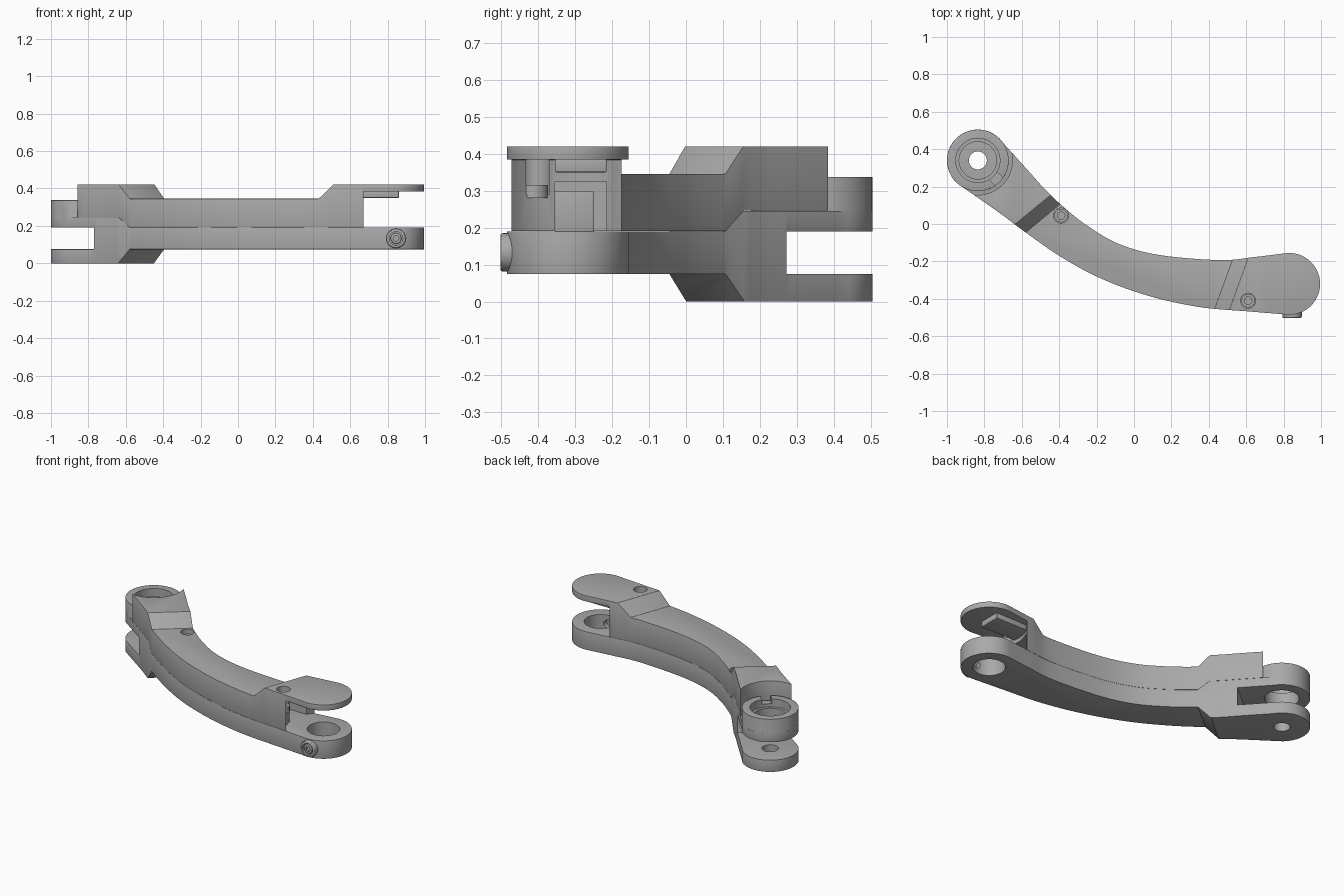
import bpy, bmesh, math
from mathutils import Vector

cube = bpy.data.objects.get("Cube")
if cube:
    bpy.data.objects.remove(cube)


def material(name, value):
    m = bpy.data.materials.new(name)
    m.use_nodes = True
    color = (value, value, value, 1)
    m.diffuse_color = color
    m.node_tree.nodes["Principled BSDF"].inputs["Base Color"].default_value = color
    return m


GREY = material("mid grey", 0.40)

# Knuckle centres, and the axis running from the left knuckle into the arm
LEFT, RIGHT, RADIUS = Vector((-0.835, 0.34)), Vector((0.83, -0.32)), 0.165
ALONG = Vector((0.635, -0.772)).normalized()
ACROSS = Vector((0.772, 0.635)).normalized()


def make_object(name, bm):
    bmesh.ops.recalc_face_normals(bm, faces=bm.faces)
    mesh = bpy.data.meshes.new(name)
    bm.to_mesh(mesh)
    bm.free()
    mesh.materials.append(GREY)
    obj = bpy.data.objects.new(name, mesh)
    bpy.context.collection.objects.link(obj)
    return obj


def prism(name, outline, z0, z1):
    bm = bmesh.new()
    face = bm.faces.new([bm.verts.new((x, y, z0)) for x, y in outline])
    new = bmesh.ops.extrude_face_region(bm, geom=[face])["geom"]
    verts = [g for g in new if isinstance(g, bmesh.types.BMVert)]
    bmesh.ops.translate(bm, verts=verts, vec=(0, 0, z1 - z0))
    return make_object(name, bm)


def circle(center, r, start=0, end=354, steps=60):
    angles = [math.radians(start + (end - start) * i / (steps - 1)) for i in range(steps)]
    return [(center[0] + r * math.cos(a), center[1] + r * math.sin(a)) for a in angles]


def cylinder(name, center, r, z0, z1):
    return prism(name, circle(center, r), z0, z1)


def hull(name, points):
    bm = bmesh.new()
    for p in points:
        bm.verts.new(p)
    bmesh.ops.convex_hull(bm, input=bm.verts)
    bmesh.ops.dissolve_limit(bm, angle_limit=0.001, verts=bm.verts, edges=bm.edges)
    return make_object(name, bm)


def box(name, x, y, z):
    return hull(name, [(a, b, c) for a in x for b in y for c in z])


def at_arm(s, t, z):
    p = LEFT + ALONG * s + ACROSS * t
    return (p.x, p.y, z)


def wedge(name, profile, width=2.0):
    # Side profile of (distance along arm, height), swept straight across it
    return hull(name, [at_arm(s, t, z) for s, z in profile for t in (-width, width)])


def side_cylinder(name, x, z, r, y0, y1):
    obj = cylinder(name, (x, -z), r, y0, y1)
    for v in obj.data.vertices:
        v.co = (v.co.x, v.co.z, -v.co.y)
    obj.data.flip_normals()
    bm = bmesh.new()
    bm.from_mesh(obj.data)
    bmesh.ops.recalc_face_normals(bm, faces=bm.faces)
    bm.to_mesh(obj.data)
    bm.free()
    return obj


def finish(obj, cuts=(), bevel=0.0, holes=(), joins=()):
    # Join, cut, round the edges, drill, then bake the result
    def boolean(other, operation):
        mod = obj.modifiers.new(other.name, "BOOLEAN")
        mod.operation, mod.object, mod.solver = operation, other, "EXACT"
        other.hide_render = True
    for j in joins:
        boolean(j, "UNION")
    for c in cuts:
        boolean(c, "DIFFERENCE")
    if bevel:
        mod = obj.modifiers.new("rounding", "BEVEL")
        mod.width, mod.segments = bevel, 3
        mod.limit_method, mod.angle_limit = "ANGLE", math.radians(35)
    for h in holes:
        boolean(h, "DIFFERENCE")
    deps = bpy.context.evaluated_depsgraph_get()
    mesh = bpy.data.meshes.new_from_object(obj.evaluated_get(deps))
    obj.modifiers.clear()
    obj.data = mesh
    for helper in (*cuts, *holes, *joins):
        bpy.data.objects.remove(helper)
    bpy.ops.object.select_all(action="DESELECT")
    obj.select_set(True)
    bpy.context.view_layer.objects.active = obj
    bpy.ops.object.shade_smooth_by_angle(angle=math.radians(30))


def spline(points, steps=6):
    pts = [Vector(p) for p in points]
    pts = [2 * pts[0] - pts[1]] + pts + [2 * pts[-1] - pts[-2]]
    out = []
    for a, b, c, d in zip(pts, pts[1:], pts[2:], pts[3:]):
        for i in range(steps):
            t = i / steps
            p = 0.5 * (2 * b + (c - a) * t + (2 * a - 5 * b + 4 * c - d) * t ** 2
                       + (3 * b - a - 3 * c + d) * t ** 3)
            out.append((p.x, p.y))
    return out[1:]


# Plan outline of the curved arm
right_arc = circle(RIGHT, RADIUS, -90, 100, 34)
left_arc = circle(LEFT, RADIUS, 33, 228, 34)
inner = [right_arc[-1], (0.64, -0.177), (0.457, -0.193), (0.136, -0.166), (-0.08, -0.107),
         (-0.24, -0.016), (-0.37, 0.085), (-0.48, 0.19), (-0.57, 0.29), left_arc[0]]
outer = [left_arc[-1], (-0.72, 0.06), (-0.6, -0.03), (-0.4, -0.17), (-0.18, -0.29),
         (0.08, -0.385), (0.35, -0.444), (0.62, -0.468), right_arc[0]]
outline = right_arc + spline(inner) + left_arc + spline(outer)

# Lower half: stepped arm, bottom tab, slot and upper eye
lower = prism("lower_arm", outline, 0, 0.245)
finish(lower,
       joins=[cylinder("eye", LEFT, RADIUS - 0.0005, 0.2, 0.337)],
       cuts=[wedge("belly", [(0.385, -0.1), (0.385, 0), (0.46, 0.075), (3, 0.075), (3, -0.1)]),
             wedge("seam", [(0.39, 0.4), (0.39, 0.245), (0.46, 0.19), (3, 0.19), (3, 0.4)]),
             wedge("slot", [(-1, 0.075), (0.23, 0.075), (0.23, 0.19), (-1, 0.19)])],
       bevel=0.007,
       holes=[cylinder("eye_bore", LEFT, 0.1, 0.15, 0.3),
              cylinder("eye_counterbore", LEFT, 0.118, 0.285, 0.4),
              cylinder("tab_hole", LEFT, 0.048, -0.1, 0.12),
              cylinder("ring_bore", RIGHT, 0.095, 0, 0.3),
              hull("key_notch", [(LEFT.x + 0.7 * (r - w), LEFT.y - 0.7 * (r + w), z)
                                 for r in (0.08, 0.2) for w in (-0.03, 0.03)
                                 for z in (0.305, 0.4)]),
              side_cylinder("set_screw_hole", 0.845, 0.133, 0.025, -0.6, -0.35)])

# Upper half: cover with raised ends
line = Vector((0.08, 0.22))
start = Vector((0.44, -0.43))
saddle = []
for rise in (0, 0.13):
    z = 0.345 + rise
    saddle += [at_arm(0.46 - 0.93 * rise, t, z) for t in (-0.4, 0.5)]
    for k in (-1, 3):
        p = start + line * k
        saddle.append((p.x + 1.07 * rise, p.y, z))

upper = prism("upper_arm", outline, 0.191, 0.42)
finish(upper,
       cuts=[hull("saddle", saddle),
             wedge("seam", [(-1, 0.1), (-1, 0.246), (0.39, 0.246), (0.46, 0.191), (0.46, 0.1)]),
             cylinder("eye_clearance", LEFT, 0.185, 0.1, 0.6),
             cylinder("ring_clearance", RIGHT, 0.22, 0.1, 0.384)],
       bevel=0.012,
       holes=[box("cavity", (0.42, 0.75), (-0.355, -0.215), (0.1, 0.325))]
       + [cylinder("screw_well", c, 0.04, 0.29, 0.6) for c in ((-0.39, 0.045), (0.61, -0.41))])

# Rib under the top plate and the block in the cavity
finish(box("plate_rib", (0.58, 0.86), (-0.355, -0.215), (0.35, 0.386)), bevel=0.004)
finish(box("cavity_block", (0.4, 0.52), (-0.355, -0.25), (0.188, 0.3)), bevel=0.004)

# Cover screws sunk in their wells
for side, spot in (("left", (-0.39, 0.045)), ("right", (0.61, -0.41))):
    finish(cylinder(side + "_cover_screw", spot, 0.036, 0.28, 0.315),
           holes=[cylinder("socket", spot, 0.02, 0.295, 0.5)])

# Set screw in the side of the ring
finish(side_cylinder("set_screw_collar", 0.845, 0.133, 0.052, -0.503, -0.44), bevel=0.008,
       holes=[side_cylinder("recess", 0.845, 0.133, 0.036, -0.6, -0.488)])
finish(side_cylinder("set_screw", 0.845, 0.133, 0.029, -0.499, -0.46), bevel=0.004,
       holes=[side_cylinder("socket", 0.845, 0.133, 0.015, -0.6, -0.475)])
